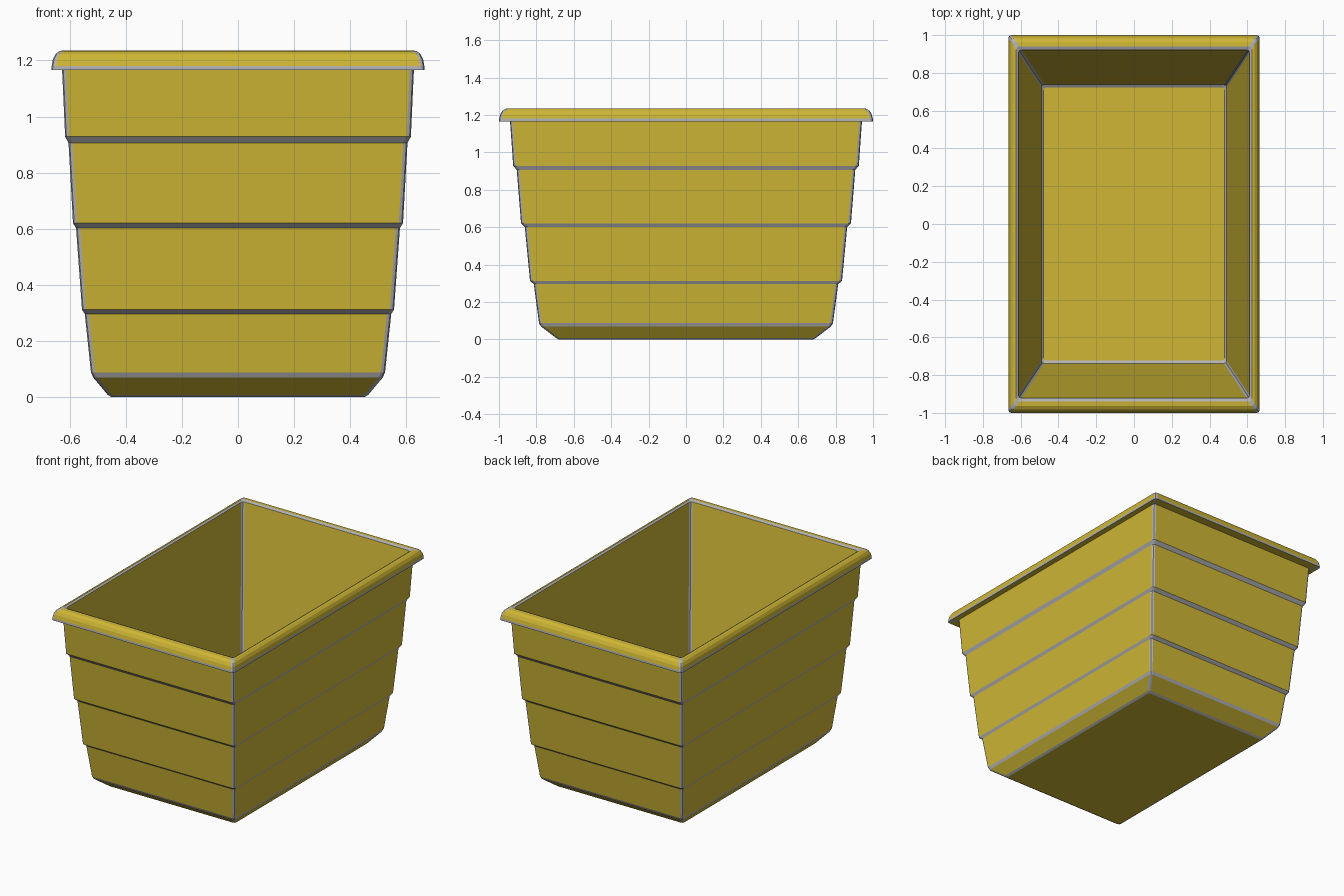
import bpy, bmesh, math

if "Cube" in bpy.data.objects:
    bpy.data.objects.remove(bpy.data.objects["Cube"])

def material(name, rgb):
    m = bpy.data.materials.new(name)
    m.diffuse_color = (*rgb, 1)
    m.use_nodes = True
    m.node_tree.nodes["Principled BSDF"].inputs["Base Color"].default_value = m.diffuse_color
    return m

yellow = material("yellow_plastic", (0.62, 0.47, 0.035))
grey = material("worn_edge_grey", (0.45, 0.45, 0.47))

# Cross-section: half width, half depth, height, and 1 if the band above is a grey edge
PROFILE = [
    (0.450, 0.680, 0.000, 1),   # underside
    (0.464, 0.695, 0.008, 0),
    (0.516, 0.776, 0.070, 1),   # lower chamfer
    (0.524, 0.786, 0.088, 0),
    (0.546, 0.814, 0.296, 1),   # three steps
    (0.556, 0.834, 0.312, 0),
    (0.577, 0.862, 0.602, 1),
    (0.588, 0.882, 0.620, 0),
    (0.604, 0.905, 0.906, 1),
    (0.616, 0.924, 0.928, 0),
    (0.627, 0.941, 1.168, 0),   # rim underside
    (0.665, 1.000, 1.166, 1),
    (0.664, 0.999, 1.180, 0),   # rounded rim
    (0.660, 0.993, 1.203, 0),
    (0.651, 0.982, 1.222, 0),
    (0.637, 0.964, 1.233, 0),
    (0.624, 0.940, 1.235, 1),
    (0.612, 0.922, 1.228, 0),   # inner wall
    (0.490, 0.738, 0.070, 1),
    (0.479, 0.723, 0.060, 0),   # floor
]
CORNER, SEG = 0.015, 2

def ring(bm, hx, hy, z):
    """Rectangle with small rounded corners."""
    out = []
    for k, (sx, sy) in enumerate([(1, 1), (-1, 1), (-1, -1), (1, -1)]):
        for s in range(SEG + 1):
            a = math.pi / 2 * (k + s / SEG)
            out.append(bm.verts.new((sx * (hx - CORNER) + CORNER * math.cos(a),
                                     sy * (hy - CORNER) + CORNER * math.sin(a), z)))
    return out

# Tub: one continuous shell through all the rings
bm = bmesh.new()
rings = [ring(bm, *p[:3]) for p in PROFILE]
n = len(rings[0])
for (low, high, p) in zip(rings, rings[1:], PROFILE):
    for i in range(n):
        j = (i + 1) % n
        f = bm.faces.new((low[i], low[j], high[j], high[i]))
        on_corner = i % (SEG + 1) != SEG
        f.material_index = 1 if (p[3] or on_corner) else 0
bm.faces.new(rings[0][::-1])
bm.faces.new(rings[-1])
bmesh.ops.recalc_face_normals(bm, faces=bm.faces)

mesh = bpy.data.meshes.new("tub")
bm.to_mesh(mesh)
bm.free()
mesh.materials.append(yellow)
mesh.materials.append(grey)
tub = bpy.data.objects.new("tub", mesh)
bpy.context.collection.objects.link(tub)
